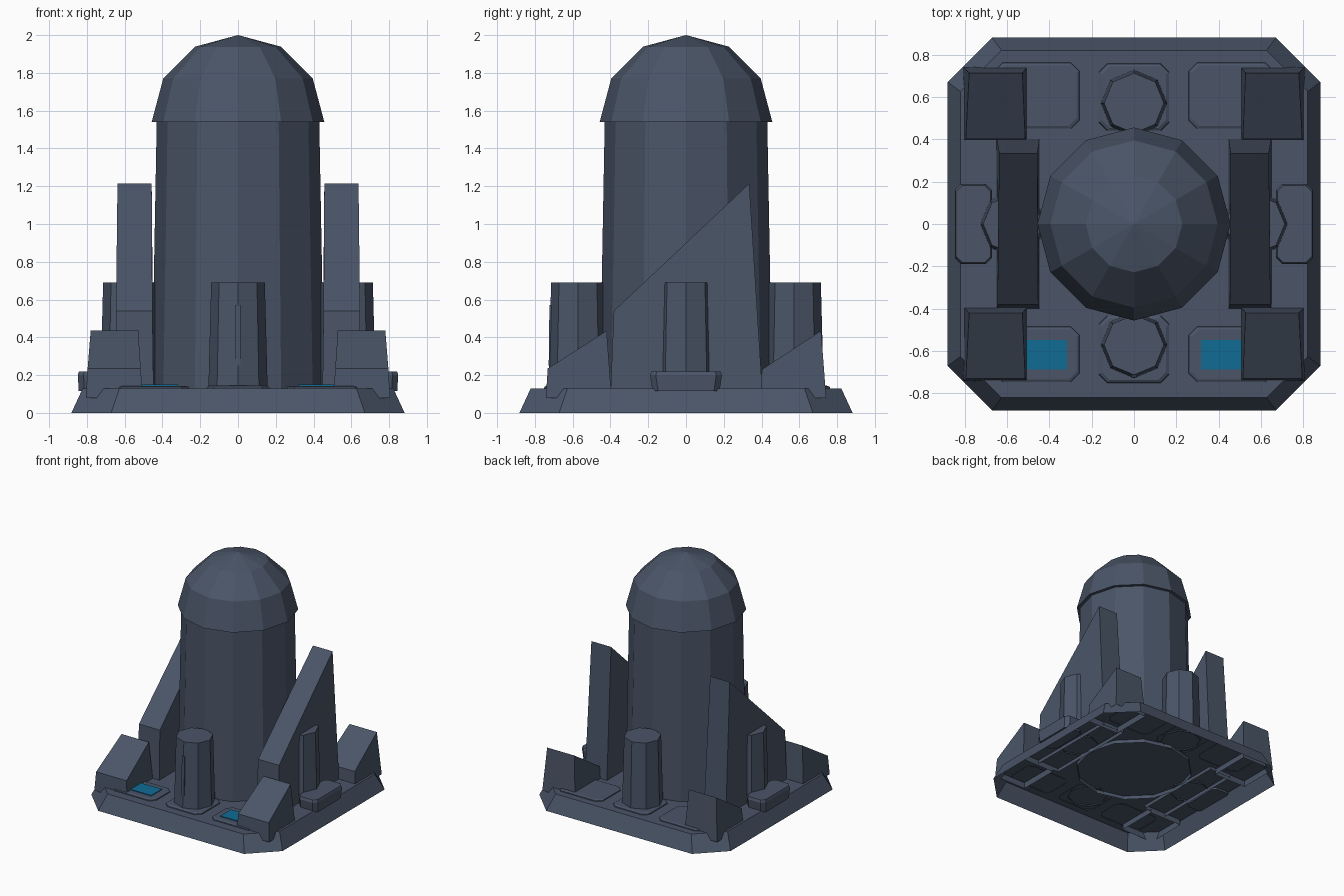
import bpy, bmesh, math

if "Cube" in bpy.data.objects:
    bpy.data.objects.remove(bpy.data.objects["Cube"])

def material(name, rgb):
    m = bpy.data.materials.new(name)
    m.diffuse_color = (*rgb, 1)
    m.use_nodes = True
    m.node_tree.nodes["Principled BSDF"].inputs["Base Color"].default_value = m.diffuse_color
    return m

SLATE = material("slate_grey", (0.069, 0.091, 0.138))
BLUE = material("panel_blue", (0.005, 0.147, 0.296))

def loft(name, rings, mat=SLATE, bottom=False, top=True):
    """Skin a stack of equal-length point rings, with optional end caps."""
    bm = bmesh.new()
    vs = [[bm.verts.new(p) for p in r] for r in rings]
    n = len(rings[0])
    for a, b in zip(vs, vs[1:]):
        for i in range(n):
            j = (i + 1) % n
            bm.faces.new((a[i], a[j], b[j], b[i]))
    if bottom:
        bm.faces.new(vs[0][::-1])
    if top:
        bm.faces.new(vs[-1])
    me = bpy.data.meshes.new(name)
    bm.to_mesh(me)
    bm.free()
    me.materials.append(mat)
    ob = bpy.data.objects.new(name, me)
    bpy.context.collection.objects.link(ob)
    return ob

def circle(r, z, n, cx=0, cy=0):
    return [(cx + r * math.cos(2 * math.pi * i / n),
             cy + r * math.sin(2 * math.pi * i / n), z) for i in range(n)]

def octa(cx, cy, hx, hy, c, z):
    """Rectangle with corners cut by c."""
    p = [(hx, -hy + c), (hx, hy - c), (hx - c, hy), (-hx + c, hy),
         (-hx, hy - c), (-hx, -hy + c), (-hx + c, -hy), (hx - c, -hy)]
    return [(cx + x, cy + y, z) for x, y in p]

def quad(x0, x1, y0, y1, z):
    return [(x0, y0, z), (x1, y0, z), (x1, y1, z), (x0, y1, z)]

def wedge(name, side, zb, bottom, front, back):
    """Sloped block: bottom=(x0,x1,y0,y1), front/back top edges=(x0,x1,y,z)."""
    b = quad(*bottom, zb)
    t = [(front[0], front[2], front[3]), (front[1], front[2], front[3]),
         (back[1], back[2], back[3]), (back[0], back[2], back[3])]
    rings = [b, t]
    if side < 0:
        rings = [[(-x, y, z) for x, y, z in reversed(r)] for r in rings]
    return loft(name, rings)

# base: hollow chamfered plate
loft("base", [octa(0, 0, 0.882, 0.882, 0.21, 0), octa(0, 0, 0.822, 0.822, 0.195, 0.13)])

# main tower and faceted dome
loft("tower", [circle(0.457, 0.10, 12), circle(0.43, 1.56, 12)])
R, Z0 = 0.457, 1.54
loft("dome", [circle(R * math.cos(a), Z0 + 0.46 * math.sin(a), 12)
              for a in (0, math.pi / 6, math.pi / 3, math.pi / 2 - 1e-3)], bottom=True)

# front, back and side pylons
for name, x, y in (("front", 0, -0.572), ("back", 0, 0.572),
                   ("left", -0.572, 0), ("right", 0.572, 0)):
    loft(name + "_pylon", [circle(0.157, 0.12, 8, x, y), circle(0.142, 0.69, 8, x, y)])
# thin rib on the front pylon
loft("pylon_rib", [quad(-0.012, 0.012, -0.727, -0.69, 0.25),
                   quad(-0.012, 0.012, -0.723, -0.69, 0.57)], bottom=True)

# pads under the front and back pylons
for name, y in (("front", -0.593), ("back", 0.6)):
    loft(name + "_pylon_pad", [octa(0, y, 0.168, 0.16, 0.04, 0.125),
                               octa(0, y, 0.165, 0.157, 0.04, 0.137),
                               octa(0, y, 0.152, 0.145, 0.036, 0.145)])

for s, side in ((-1, "left"), (1, "right")):
    # tall sloping fins
    wedge(side + "_fin", s, 0.10, (0.447, 0.65, -0.40, 0.405),
          (0.453, 0.646, -0.382, 0.54), (0.457, 0.638, 0.335, 1.215))
    # sloping corner blocks
    wedge(side + "_front_block", s, 0.08, (0.505, 0.806, -0.742, -0.394),
          (0.515, 0.796, -0.732, 0.235), (0.528, 0.78, -0.42, 0.435))
    wedge(side + "_back_block", s, 0.08, (0.505, 0.806, 0.394, 0.742),
          (0.515, 0.796, 0.402, 0.23), (0.528, 0.78, 0.715, 0.435))
    # side boxes
    loft(side + "_side_box", [octa(s * 0.76, 0, 0.083, 0.178, 0.03, 0.115),
                              octa(s * 0.76, 0, 0.088, 0.19, 0.03, 0.20),
                              octa(s * 0.76, 0, 0.082, 0.182, 0.028, 0.22)], bottom=True)
    # flat deck pads
    for name, y, hy in (("front", -0.617, 0.132), ("back", 0.607, 0.157)):
        loft(f"{side}_{name}_deck_pad", [octa(s * 0.46, y, 0.202, hy, 0.04, 0.125),
                                         octa(s * 0.46, y, 0.20, hy - 0.002, 0.04, 0.137),
                                         octa(s * 0.46, y, 0.187, hy - 0.014, 0.036, 0.143)])
    # blue deck panels
    loft(side + "_blue_panel", [quad(s * 0.42 - 0.102, s * 0.42 + 0.102, -0.688, -0.548, 0.142),
                                quad(s * 0.42 - 0.102, s * 0.42 + 0.102, -0.688, -0.548, 0.149)],
         BLUE)
